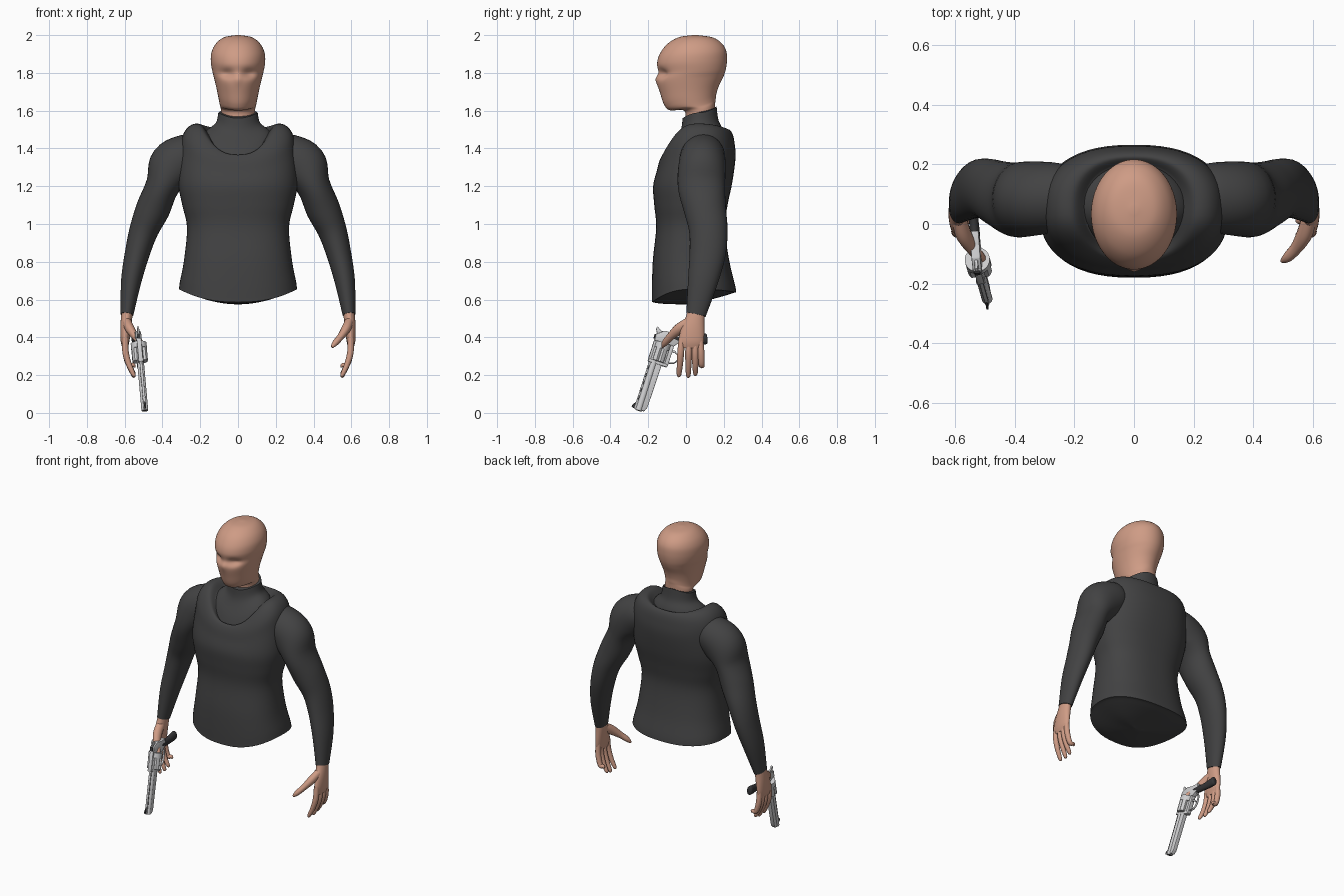
import bpy, bmesh, math
from mathutils import Vector, Matrix

if "Cube" in bpy.data.objects:
    bpy.data.objects.remove(bpy.data.objects["Cube"])


def material(name, rgb):
    m = bpy.data.materials.new(name)
    m.diffuse_color = (*rgb, 1)
    m.use_nodes = True
    m.node_tree.nodes["Principled BSDF"].inputs["Base Color"].default_value = m.diffuse_color
    return m


SHIRT = material("charcoal_cloth", (0.055, 0.055, 0.056))
SKIN = material("skin", (0.62, 0.33, 0.235))
STEEL = material("pale_steel", (0.62, 0.62, 0.63))
GRIP = material("black_grip", (0.035, 0.035, 0.037))


def finish(name, bm, mat, angle=40, matrix=None):
    bmesh.ops.recalc_face_normals(bm, faces=bm.faces)
    me = bpy.data.meshes.new(name)
    bm.to_mesh(me)
    bm.free()
    me.materials.append(mat)
    for p in me.polygons:
        p.use_smooth = True
    me.set_sharp_from_angle(angle=math.radians(angle))
    ob = bpy.data.objects.new(name, me)
    bpy.context.collection.objects.link(ob)
    if matrix:
        ob.matrix_world = matrix
    return ob


def spline(keys, steps):
    """Catmull-Rom through tuples of any length."""
    out = []
    k = [keys[0]] + list(keys) + [keys[-1]]
    for i in range(1, len(k) - 2):
        for j in range(steps):
            t = j / steps
            out.append([0.5 * (2 * b + (c - a) * t + (2 * a - 5 * b + 4 * c - d) * t * t
                               + (3 * b - a - 3 * c + d) * t ** 3)
                        for a, b, c, d in zip(k[i - 1], k[i], k[i + 1], k[i + 2])])
    return out + [list(keys[-1])]


def skin_rings(rings):
    bm = bmesh.new()
    vs = [[bm.verts.new(p) for p in r] for r in rings]
    n = len(vs[0])
    for a, b in zip(vs, vs[1:]):
        for i in range(n):
            bm.faces.new((a[i], a[(i + 1) % n], b[(i + 1) % n], b[i]))
    bm.faces.new(vs[0])
    bm.faces.new(vs[-1])
    return bm


def power(v, e):
    return math.copysign(abs(v) ** (2 / e), v)


def loft(keys, exp=2.0, n=56, steps=5):
    """Rings: half width, front y, back y, then z at front, side and back."""
    rings = []
    for rx, yf, yb, zf, zs, zb in spline(keys, steps):
        ring = []
        for i in range(n):
            a = 2 * math.pi * i / n
            c, s = math.cos(a), math.sin(a)
            z = zs + ((zf if s < 0 else zb) - zs) * s * s
            ring.append((rx * power(c, exp), (yf + yb) / 2 + (yb - yf) / 2 * power(s, exp), z))
        rings.append(ring)
    return skin_rings(rings)


def tube(keys, side=1, n=24, steps=5):
    """Swept limb: x, y, z, radius along y, radius across."""
    pts = spline(keys, steps)
    rings = []
    for i, p in enumerate(pts):
        c = Vector(p[:3])
        t = (Vector(pts[min(i + 1, len(pts) - 1)][:3]) - Vector(pts[max(i - 1, 0)][:3])).normalized()
        u = Vector((0, 1, 0))
        u = (u - t * u.dot(t)).normalized()
        v = t.cross(u)
        ring = []
        for j in range(n):
            a = 2 * math.pi * j / n
            q = c + u * p[3] * math.cos(a) + v * p[4] * math.sin(a)
            ring.append((q.x * side, q.y, q.z))
        rings.append(ring)
    return skin_rings(rings)


# Torso with scooped neckline and closed, bulging hem
finish("torso", loft([
    (.02, .03, .05, .575, .575, .58), (.16, -.09, .15, .576, .60, .605),
    (.295, -.17, .25, .585, .65, .635), (.311, -.18, .264, .61, .67, .655),
    (.287, -.176, .23, .8, .8, .8), (.27, -.158, .205, .98, .98, .98),
    (.295, -.168, .22, 1.1, 1.1, 1.1), (.316, -.174, .245, 1.2, 1.22, 1.22),
    (.306, -.155, .262, 1.28, 1.38, 1.35), (.292, -.142, .257, 1.33, 1.47, 1.43),
    (.255, -.127, .245, 1.36, 1.52, 1.48), (.205, -.112, .225, 1.365, 1.53, 1.5),
    (.165, -.09, .2, 1.34, 1.49, 1.48)], exp=2.4), SHIRT, 60)

# High collar rising out of the neckline
finish("collar", loft([
    (.22, -.125, .22, 1.28, 1.4, 1.4), (.17, -.085, .20, 1.39, 1.49, 1.49),
    (.118, -.03, .172, 1.49, 1.535, 1.55), (.104, -.018, .162, 1.56, 1.59, 1.622)]), SHIRT, 60)

# Head with neck stub
head = loft([
    (.088, -.005, .15, 1.52, 1.52, 1.52), (.09, -.008, .154, 1.598, 1.60, 1.63),
    (.095, -.085, .157, 1.602, 1.625, 1.66), (.102, -.115, .161, 1.63, 1.66, 1.69),
    (.112, -.136, .174, 1.69, 1.71, 1.73), (.126, -.155, .198, 1.76, 1.77, 1.78),
    (.136, -.146, .211, 1.80, 1.81, 1.82), (.144, -.153, .217, 1.85, 1.86, 1.87),
    (.140, -.139, .212, 1.90, 1.91, 1.92), (.117, -.10, .186, 1.952, 1.955, 1.96),
    (.075, -.04, .14, 1.988, 1.988, 1.988), (.012, .035, .06, 2.0, 2.0, 2.0)], steps=7, n=72)
for v in head.verts:
    if v.co.y < 0:
        x, z = abs(v.co.x), v.co.z
        # sunken eye sockets under the brow
        v.co.y += .022 * math.exp(-((x - .058) / .034) ** 2 - ((z - 1.795) / .025) ** 2)
        # slim nose ridge
        v.co.y -= .006 * math.exp(-(x / .016) ** 2 - ((z - 1.765) / .03) ** 2)
finish("head", head, SKIN, 60)

# Arms and hands, mirrored
FINGERS = {"index": (-.022, -.037, .19), "middle": (.015, .012, .187),
           "ring": (.048, .05, .197), "little": (.075, .086, .24)}
for s, label in ((1, "left"), (-1, "right")):
    finish(label + "_arm", tube([
        (.21, .09, 1.40, .09, .09), (.255, .09, 1.37, .115, .115), (.345, .085, 1.305, .125, .13),
        (.40, .082, 1.20, .125, .09), (.45, .10, 1.08, .112, .09), (.497, .118, .97, .102, .077),
        (.532, .115, .85, .096, .066), (.565, .09, .70, .08, .054), (.588, .053, .52, .052, .034)],
        s, 32), SHIRT, 60)
    finish(label + "_palm", tube([
        (.586, .055, .55, .044, .028), (.590, .048, .50, .05, .030), (.595, .036, .44, .062, .028),
        (.598, .028, .38, .066, .023), (.597, .027, .345, .055, .015)], s), SKIN, 60)
    for f, (y0, y1, z1) in FINGERS.items():
        finish(label + "_" + f + "_finger", tube([
            (.597, y0, .40, .016, .016), (.595, y0 * .6 + y1 * .4, .32, .018, .017),
            (.577, y0 * .3 + y1 * .7, .255, .016, .015), (.553, y1, z1 + .012, .012, .011),
            (.548, y1, z1, .004, .004)], s, 12), SKIN, 60)
    finish(label + "_thumb", tube([
        (.588, .02, .48, .03, .025), (.572, -.035, .445, .03, .025), (.545, -.08, .405, .022, .019),
        (.515, -.112, .37, .017, .016), (.497, -.125, .348, .006, .007)], s, 14), SKIN, 60)

# Revolver frame of reference: x along barrel, z towards the sights
d = Vector((.028, -.1, -.315)).normalized()
up = Vector((.06, -1, .3))
up = (up - d * up.dot(d)).normalized()
GUN = Matrix((d, up.cross(d), up)).transposed().to_4x4()
GUN.translation = (-.522, -.135, .32)


def prism(name, profile, width, mat, bevel=.003):
    """Side profile in gun x, z, extruded across the gun."""
    bm = bmesh.new()
    f = bm.faces.new([bm.verts.new((x, -width / 2, z)) for x, z in profile])
    r = bmesh.ops.extrude_face_region(bm, geom=[f])
    bmesh.ops.translate(bm, vec=(0, width, 0), verts=[v for v in r["geom"] if isinstance(v, bmesh.types.BMVert)])
    if bevel:
        bmesh.ops.bevel(bm, geom=list(bm.edges), offset=bevel, segments=2, affect="EDGES", profile=.5)
    finish(name, bm, mat, 35, GUN)


def rod(name, x0, x1, z, radius, mat, n=24, flute=0):
    """Round bar along the barrel; flute cuts six scallops."""
    rings = []
    for x in (x0, x1):
        ring = []
        for i in range(n):
            a = 2 * math.pi * i / n
            r = radius - flute * max(0, math.cos(6 * a)) ** 2
            ring.append((x, r * math.cos(a), z + r * math.sin(a)))
        rings.append(ring)
    finish(name, skin_rings(rings), mat, 35, GUN)


def rect(x0, x1, z0, z1):
    return [(x0, z0), (x1, z0), (x1, z1), (x0, z1)]


rod("barrel", .05, .33, .018, .018, STEEL)
rod("muzzle_bore", .325, .331, .018, .009, GRIP)
prism("barrel_underlug", [(.05, -.026), (.30, -.022), (.325, -.012), (.325, .02), (.05, .02)], .026, STEEL)
prism("barrel_rib", rect(.05, .325, .03, .044), .013, STEEL, .002)
for i in range(5):
    prism("rib_slot", rect(.085 + i * .042, .108 + i * .042, .035, .040), .0145, GRIP, 0)
prism("front_sight", [(.285, .043), (.325, .043), (.322, .058), (.312, .058)], .007, GRIP, 0)
rod("drum_rear", -.052, -.02, 0, .042, STEEL, 48)
rod("drum_fluted", -.02, .05, 0, .042, STEEL, 72, .009)
prism("top_strap", rect(-.09, .062, .036, .052), .024, STEEL)
prism("bottom_strap", rect(-.09, .062, -.058, -.038), .026, STEEL)
prism("front_frame", rect(.05, .066, -.055, .05), .03, STEEL)
prism("rear_frame", [(-.052, -.058), (-.052, .05), (-.085, .052), (-.115, .015),
                     (-.118, -.03), (-.135, -.075), (-.09, -.085)], .03, STEEL)
prism("rear_sight", rect(-.085, -.06, .05, .058), .018, GRIP, 0)
prism("hammer", [(-.09, .02), (-.085, .045), (-.115, .062), (-.128, .056), (-.112, .035), (-.11, .015)], .011, STEEL, .002)
prism("trigger", [(-.03, -.055), (-.018, -.055), (-.02, -.075), (-.01, -.092), (-.02, -.088), (-.032, -.07)], .008, STEEL, .001)

# Trigger guard loop
guard = [(.04, 0, -.05), (.035, 0, -.08), (.01, 0, -.1), (-.025, 0, -.104),
         (-.06, 0, -.095), (-.08, 0, -.07)]
finish("trigger_guard", tube([(*p, .007, .004) for p in guard], 1, 10), STEEL, 60, GUN)

# Curved grip reaching back through the palm
finish("grip", tube([
    (-.092, 0, -.03, .014, .02), (-.098, 0, -.075, .017, .023), (-.108, 0, -.12, .016, .022),
    (-.124, 0, -.165, .018, .026), (-.142, 0, -.205, .019, .029), (-.146, 0, -.214, .013, .022)],
    1, 20), GRIP, 60, GUN)
